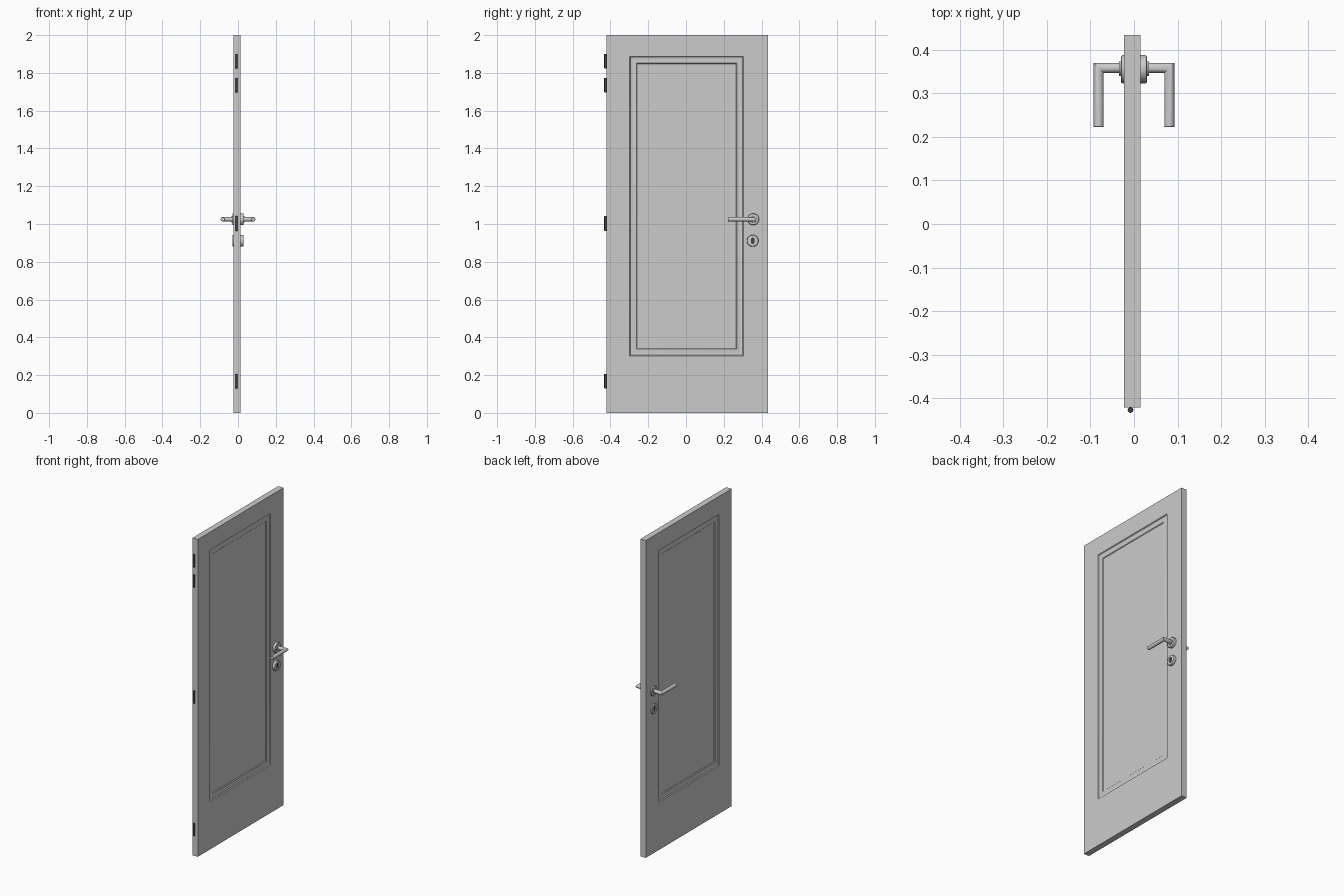
import bpy, bmesh
from math import cos, sin, pi

if "Cube" in bpy.data.objects:
    bpy.data.objects.remove(bpy.data.objects["Cube"])

HANDLE_Y, HANDLE_Z, LOCK_Z = 0.356, 1.025, 0.911
SLAB_X = (-0.023, 0.0145)
N = 32

dark = bpy.data.materials.new("dark_metal")
dark.diffuse_color = (0.06, 0.06, 0.06, 1)
dark.use_nodes = True
dark.node_tree.nodes["Principled BSDF"].inputs["Base Color"].default_value = dark.diffuse_color


def loft(name, rings, cap_start=True, cap_end=True, closed=False, mat=None):
    """Skin a list of equal-length rings of points into one object."""
    bm = bmesh.new()
    vs = [[bm.verts.new(p) for p in ring] for ring in rings]
    pairs = list(zip(vs, vs[1:]))
    if closed:
        pairs.append((vs[-1], vs[0]))
    for a, b in pairs:
        n = len(a)
        for i in range(n):
            bm.faces.new((a[i], a[(i + 1) % n], b[(i + 1) % n], b[i]))
    if not closed:
        if cap_start:
            bm.faces.new(vs[0])
        if cap_end:
            bm.faces.new(vs[-1])
    bmesh.ops.recalc_face_normals(bm, faces=bm.faces)
    me = bpy.data.meshes.new(name)
    bm.to_mesh(me)
    bm.free()
    ob = bpy.data.objects.new(name, me)
    bpy.context.collection.objects.link(ob)
    if mat:
        me.materials.append(mat)
    bpy.ops.object.select_all(action='DESELECT')
    bpy.context.view_layer.objects.active = ob
    ob.select_set(True)
    bpy.ops.object.shade_smooth_by_angle(angle=pi / 6)
    return ob


def rect(x, y0, y1, z0, z1):
    return [(x, y0, z0), (x, y1, z0), (x, y1, z1), (x, y0, z1)]


def disc(x, r, y, z, stretch=0.0):
    """Circle facing x; stretch pulls it into an upright slot."""
    pts = []
    for i in range(N):
        a = 2 * pi * (i + 0.5) / N
        pts.append((x, y + r * cos(a), z + r * sin(a) + (stretch if sin(a) > 0 else -stretch)))
    return pts


# door leaf: moulded recessed panel on both faces
moulding = [(0, 0), (0.004, 0.005), (0.010, 0.007), (0.018, 0.0065),
            (0.028, 0.005), (0.035, 0.005), (0.039, 0.009)]


def face_rings(x, s):
    rings = [rect(x, -0.421, 0.433, 0, 2)]
    for inset, depth in moulding:
        rings.append(rect(x - s * depth, -0.298 + inset, 0.304 - inset,
                          0.302 + inset, 1.887 - inset))
    return rings


loft("door_leaf", face_rings(SLAB_X[0], -1)[::-1] + face_rings(SLAB_X[1], 1))

for s, side in ((1, "right"), (-1, "left")):
    # rose plate and collar behind the lever
    loft("handle_rose_" + side, [disc(s * x, r, HANDLE_Y, HANDLE_Z) for x, r in (
        (0.014, 0.031), (0.026, 0.031), (0.029, 0.029), (0.030, 0.026),
        (0.030, 0.017), (0.034, 0.0165), (0.034, 0.012))])

    # mitred lever handle
    r, gx = 0.0115, 0.081
    ang = [2 * pi * i / N for i in range(N)]
    y, z = HANDLE_Y + 0.002, HANDLE_Z
    loft("lever_handle_" + side, [
        [(s * 0.025, y + r * cos(a), z + r * sin(a)) for a in ang],
        [(s * (gx + r * cos(a)), y + r * cos(a), z + r * sin(a)) for a in ang],
        [(s * (gx + r * cos(a)), 0.223, z + r * sin(a)) for a in ang],
        [(s * (gx + (r - 0.001) * cos(a)), 0.222, z + (r - 0.001) * sin(a)) for a in ang]])

    # keyhole plate with slot
    loft("keyhole_plate_" + side, [disc(s * x, r, HANDLE_Y - 0.003, LOCK_Z, h) for x, r, h in (
        (0.014, 0.031, 0), (0.026, 0.031, 0), (0.029, 0.029, 0), (0.030, 0.026, 0),
        (0.030, 0.009, 0.008), (0.014, 0.009, 0.008))], closed=True)
    loft("keyhole_" + side, [disc(s * x, 0.0091, HANDLE_Y - 0.003, LOCK_Z, 0.008)
                             for x in (0.014, 0.025)], mat=dark)

# hinge barrels
for i, z in enumerate((0.168, 1.003, 1.735, 1.862)):
    rings = [[(-0.008 + r * cos(2 * pi * k / 16), -0.4265 + r * sin(2 * pi * k / 16), z + h)
              for k in range(16)]
             for r, h in ((0.005, -0.039), (0.0065, -0.037), (0.0065, 0.037), (0.005, 0.039))]
    loft(f"hinge_{i + 1}", rings, mat=dark)
